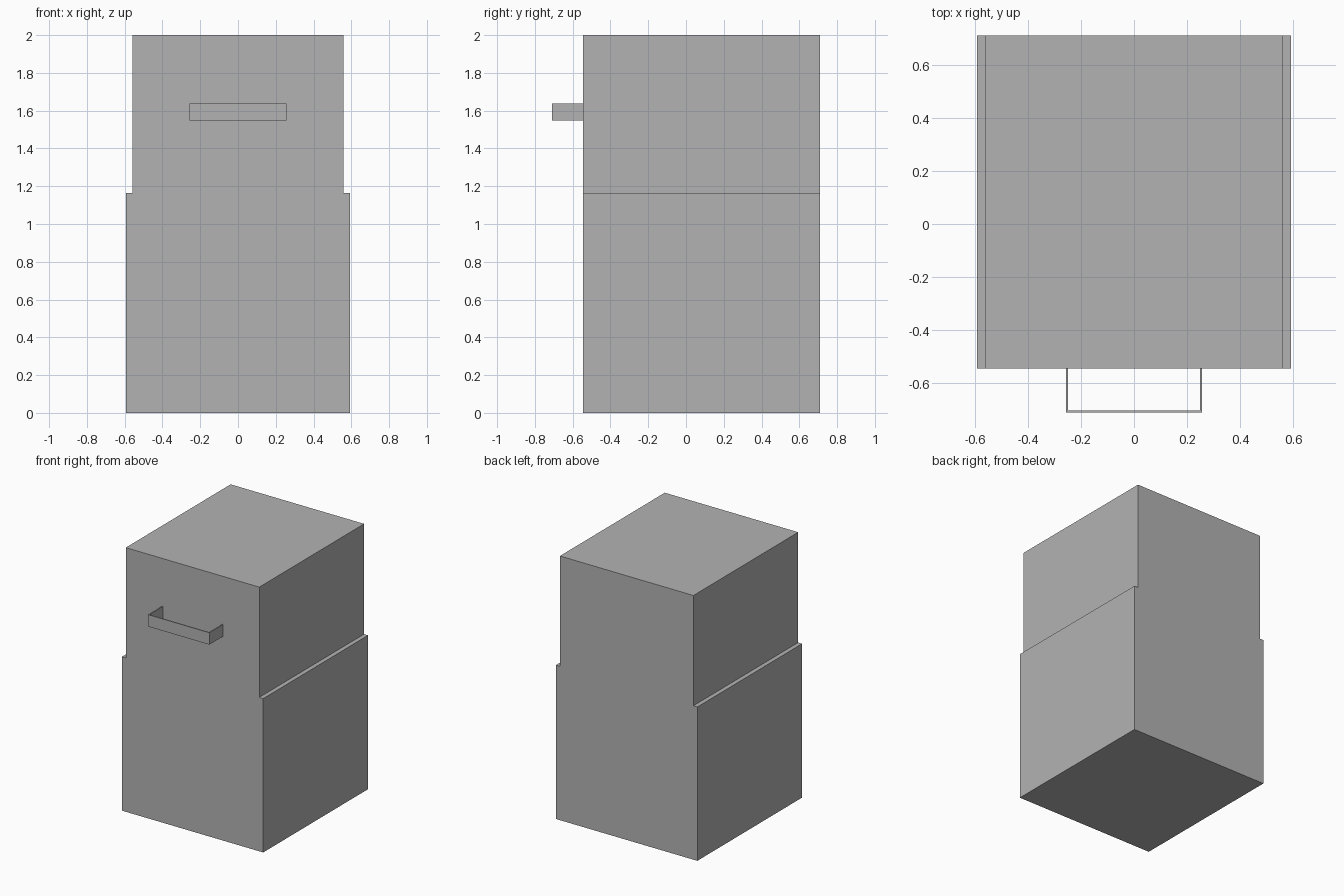
import bpy
import bmesh

if "Cube" in bpy.data.objects:
    bpy.data.objects.remove(bpy.data.objects["Cube"])

grey = bpy.data.materials.new("grey")
grey.diffuse_color = (0.45, 0.45, 0.45, 1.0)
grey.use_nodes = True
grey.node_tree.nodes["Principled BSDF"].inputs["Base Color"].default_value = grey.diffuse_color


def extrude_outline(name, outline, shift):
    """Extrude a closed flat outline into a solid along the given vector."""
    bm = bmesh.new()
    face = bm.faces.new([bm.verts.new(p) for p in outline])
    result = bmesh.ops.extrude_face_region(bm, geom=[face], use_keep_orig=True)
    moved = [v for v in result["geom"] if isinstance(v, bmesh.types.BMVert)]
    bmesh.ops.translate(bm, verts=moved, vec=shift)
    bmesh.ops.recalc_face_normals(bm, faces=bm.faces)
    mesh = bpy.data.meshes.new(name)
    bm.to_mesh(mesh)
    bm.free()
    mesh.materials.append(grey)
    obj = bpy.data.objects.new(name, mesh)
    bpy.context.collection.objects.link(obj)
    return obj


def mirrored(half):
    """Complete a right-hand half outline with its left-hand mirror."""
    return half + [(-x, y, z) for x, y, z in reversed(half)]


# Stepped cabinet body: wide base, slightly narrower top
FRONT, BACK = -0.544, 0.71
body_half = [(0.592, FRONT, 0), (0.592, FRONT, 1.165),
             (0.559, FRONT, 1.165), (0.559, FRONT, 2)]
extrude_outline("cabinet_body", mirrored(body_half), (0, BACK - FRONT, 0))

# Thin flat-strip handle bent into a U on the front
Z, T = 1.547, 0.008
handle_half = [(0.257, FRONT, Z), (0.257, -0.71, Z)]
inner_half = [(0.257 - T, FRONT, Z), (0.257 - T, -0.71 + T, Z)]
outer = mirrored(handle_half)
inner = mirrored(inner_half)
extrude_outline("handle", outer + inner[::-1], (0, 0, 0.09))
